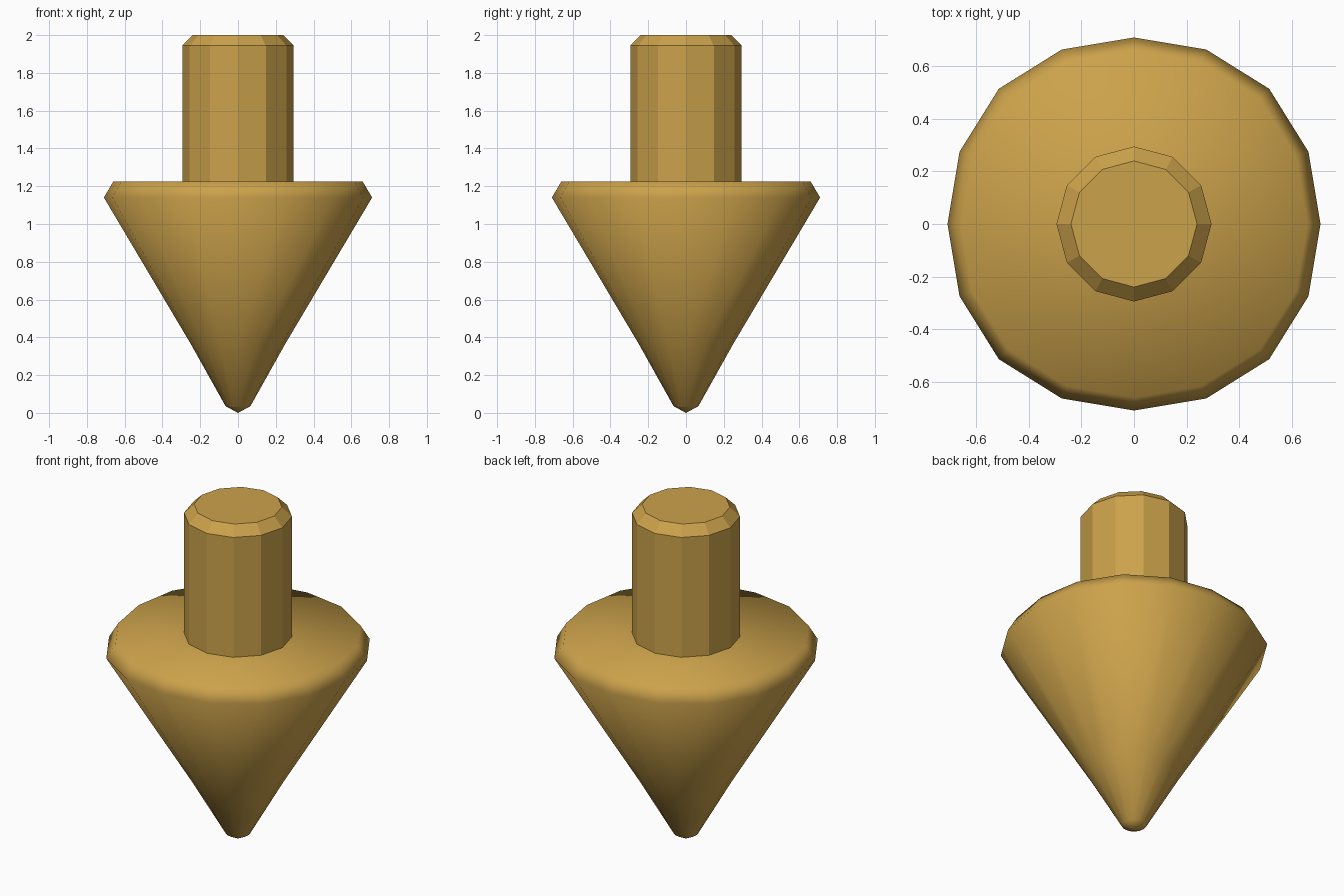
import bpy, bmesh, math

if "Cube" in bpy.data.objects:
    bpy.data.objects.remove(bpy.data.objects["Cube"])

brass = bpy.data.materials.new("golden brass")
brass.diffuse_color = (0.60, 0.36, 0.07, 1)
brass.use_nodes = True
brass.node_tree.nodes["Principled BSDF"].inputs["Base Color"].default_value = brass.diffuse_color


def lathe(name, profile, sides, bulge=0.0):
    """Spin (radius, z) rings round z; radius 0 makes a pole, open ends get capped."""
    bm = bmesh.new()
    rings = []
    for r, z in profile:
        if r == 0:
            rings.append([bm.verts.new((0, 0, z))] * sides)
            continue
        ring = []
        for i in range(sides):
            a = math.tau * i / sides
            rr = r * (1 + bulge * math.sin(2 * a) ** 2)
            ring.append(bm.verts.new((rr * math.cos(a), rr * math.sin(a), z)))
        rings.append(ring)
    for low, high in zip(rings, rings[1:]):
        for i in range(sides):
            j = (i + 1) % sides
            corners = [low[i], low[j], high[j], high[i]]
            bm.faces.new(list(dict.fromkeys(corners)))
    for ring in (rings[0], rings[-1]):
        if len(set(ring)) > 1:
            bm.faces.new(ring)
    bmesh.ops.recalc_face_normals(bm, faces=bm.faces)
    mesh = bpy.data.meshes.new(name)
    bm.to_mesh(mesh)
    bm.free()
    mesh.materials.append(brass)
    obj = bpy.data.objects.new(name, mesh)
    bpy.context.collection.objects.link(obj)
    return obj


# Pointed cone with a bevelled rim, smooth all over
cone = lathe("pointed_cone",
             [(0, 0), (0.066, 0.036), (0.25, 0.365), (0.71, 1.14), (0.66, 1.225)],
             16, 0.025)
cone.data.shade_smooth()

# Twelve-sided stem with a chamfered top, flat faces
stem = lathe("stem", [(0.295, 1.15), (0.295, 1.945), (0.24, 2.0)], 12)
stem.data.shade_flat()
